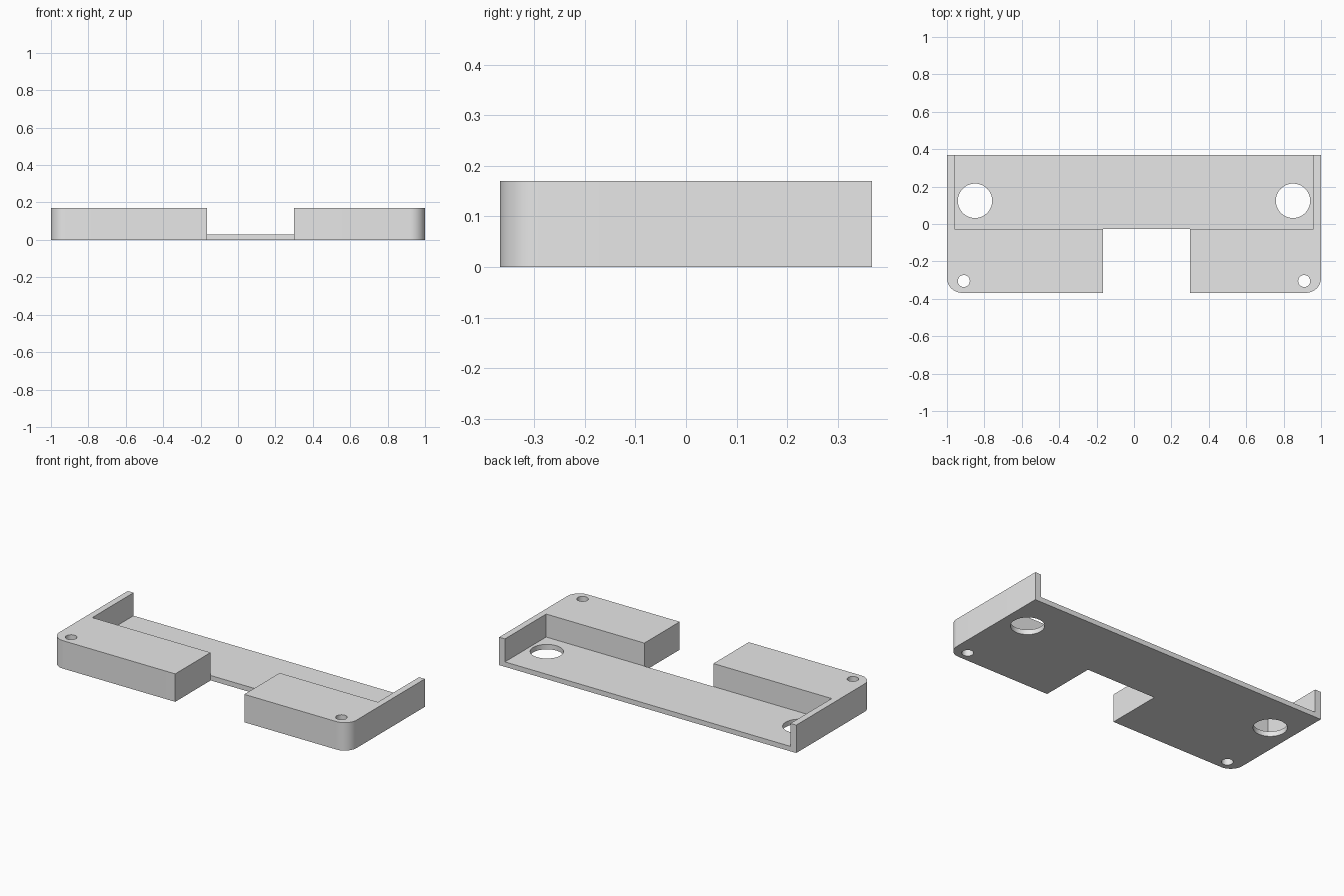
import bpy, bmesh
from math import cos, sin, pi

old = bpy.data.objects.get("Cube")
if old:
    bpy.data.objects.remove(old, do_unlink=True)

HALF_X, HALF_Y, HEIGHT, FLOOR = 1.0, 0.368, 0.17, 0.03
NOTCH_L, NOTCH_R, STEP_Y = -0.165, 0.30, -0.027
CORNER, WALL = 0.08, 0.039

grey = bpy.data.materials.new("plain grey")
grey.use_nodes = True
colour = (0.8, 0.8, 0.8, 1)
grey.diffuse_color = colour
grey.node_tree.nodes["Principled BSDF"].inputs["Base Color"].default_value = colour


def arc(cx, cy, r, start, end, steps):
    angles = [start + (end - start) * i / steps for i in range(steps + 1)]
    return [(cx + r * cos(a), cy + r * sin(a)) for a in angles]


def prism(name, outline, z0, z1):
    """Extrude a counter-clockwise plan outline from z0 to z1."""
    bm = bmesh.new()
    face = bm.faces.new([bm.verts.new((x, y, z0)) for x, y in outline])
    top = bmesh.ops.extrude_face_region(bm, geom=[face])["geom"]
    verts = [g for g in top if isinstance(g, bmesh.types.BMVert)]
    bmesh.ops.translate(bm, verts=verts, vec=(0, 0, z1 - z0))
    bmesh.ops.recalc_face_normals(bm, faces=bm.faces)
    mesh = bpy.data.meshes.new(name)
    bm.to_mesh(mesh)
    bm.free()
    mesh.materials.append(grey)
    obj = bpy.data.objects.new(name, mesh)
    bpy.context.collection.objects.link(obj)
    return obj


def cut(target, cutter):
    mod = target.modifiers.new(cutter.name, "BOOLEAN")
    mod.operation, mod.solver, mod.object = "DIFFERENCE", "EXACT", cutter
    bpy.context.view_layer.objects.active = target
    bpy.ops.object.modifier_apply(modifier=mod.name)
    bpy.data.objects.remove(cutter, do_unlink=True)


# Body: rounded front corners and an off-centre front notch
outline = [(HALF_X, HALF_Y), (-HALF_X, HALF_Y)]
outline += arc(CORNER - HALF_X, CORNER - HALF_Y, CORNER, pi, 1.5 * pi, 12)
outline += [(NOTCH_L, -HALF_Y), (NOTCH_L, STEP_Y), (NOTCH_R, STEP_Y), (NOTCH_R, -HALF_Y)]
outline += arc(HALF_X - CORNER, CORNER - HALF_Y, CORNER, 1.5 * pi, 2 * pi, 12)
bracket = prism("mounting_tray", outline, 0, HEIGHT)

# Recess, open at the back, leaving a thin floor and end walls
inner, front, back = HALF_X - WALL, STEP_Y - 0.001, HALF_Y + 0.1
cut(bracket, prism("recess_cutter",
                   [(-inner, front), (inner, front), (inner, back), (-inner, back)],
                   FLOOR, HEIGHT + 0.1))

# Large floor holes and small screw holes on each side
for side in (-1, 1):
    for name, x, y, r in (("floor_hole", 0.85, 0.124, 0.092),
                          ("screw_hole", 0.91, -0.305, 0.032)):
        circle = arc(side * x, y, r, 0, 2 * pi, 48)[:-1]
        cut(bracket, prism(name + "_cutter", circle, -0.1, HEIGHT + 0.1))

# Smooth the rounded walls, keep the edges crisp
bpy.ops.object.select_all(action="DESELECT")
bracket.select_set(True)
bpy.context.view_layer.objects.active = bracket
bpy.ops.object.shade_smooth_by_angle(angle=pi / 6)
